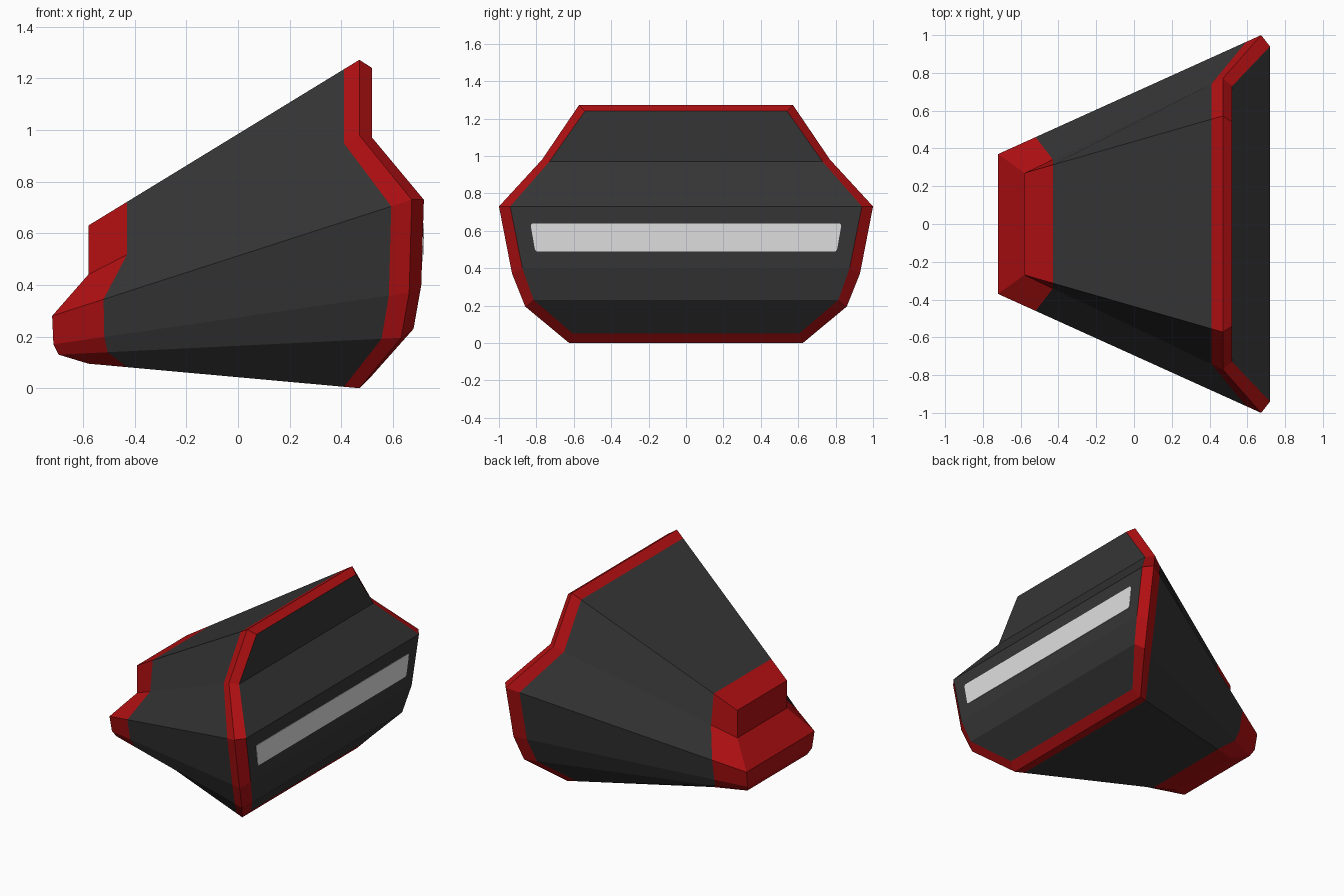
import bpy, bmesh
from mathutils import Vector

if "Cube" in bpy.data.objects:
    bpy.data.objects.remove(bpy.data.objects["Cube"])


def material(name, rgb):
    m = bpy.data.materials.new(name)
    m.diffuse_color = (*rgb, 1)
    m.use_nodes = True
    m.node_tree.nodes["Principled BSDF"].inputs["Base Color"].default_value = m.diffuse_color
    return m


charcoal = material("charcoal", (0.036, 0.036, 0.036))
red = material("red", (0.44, 0.005, 0.006))
pale = material("pale_grey", (0.75, 0.75, 0.75))


def make_object(name, bm, mats):
    bmesh.ops.recalc_face_normals(bm, faces=bm.faces)
    me = bpy.data.meshes.new(name)
    bm.to_mesh(me)
    bm.free()
    for m in mats:
        me.materials.append(m)
    ob = bpy.data.objects.new(name, me)
    bpy.context.collection.objects.link(ob)
    return ob


# Half outlines (x, y, z), top to bottom, of the small end, large end and inset large face
small = [(-.58, .27, .63), (-.58, .27, .44), (-.72, .37, .28),
         (-.715, .35, .17), (-.695, .325, .13), (-.58, .27, .095)]
large = [(.47, .572, 1.272), (.47, .77, .98), (.673, 1, .73),
         (.663, .93, .37), (.632, .86, .195), (.47, .625, 0)]
inset = [(.52, .54, 1.24), (.52, .73, .97), (.72, .94, .73),
         (.71, .875, .40), (.68, .815, .23), (.52, .605, .05)]


def mix(a, b, t):
    return [Vector(p).lerp(Vector(q), t) for p, q in zip(a, b)]


# Hull: mirrored rings lofted lengthwise, red bands at both ends
bm = bmesh.new()
rings = []
for half in (small, mix(small, large, .143), mix(small, large, .943), large, inset):
    right = [bm.verts.new(p) for p in half]
    left = [bm.verts.new((p[0], -p[1], p[2])) for p in half]
    rings.append(right + left[::-1])
for band, (a, b) in enumerate(zip(rings, rings[1:])):
    for i in range(12):
        j = (i + 1) % 12
        f = bm.faces.new((a[i], a[j], b[j], b[i]))
        f.material_index = 0 if band == 1 else 1

# End caps: full-width strips across each ring
for ring, mat in ((rings[0], 1), (rings[-1], 0)):
    for i in range(5):
        f = bm.faces.new((ring[i], ring[i + 1], ring[10 - i], ring[11 - i]))
        f.material_index = mat
make_object("hull", bm, [charcoal, red])

# Light bar: thin plate on the upper panel of the large end
bm = bmesh.new()
edge = [(.82, .64), (.828, .632), (.828, .615), (.808, .5), (.798, .49)]
outline = edge + [(-y, z) for y, z in reversed(edge)]
face = bm.faces.new([bm.verts.new((.721 - (.73 - z) * .03, y, z)) for y, z in outline])
out = bmesh.ops.extrude_face_region(bm, geom=[face])
bmesh.ops.translate(bm, vec=(.003, 0, 0),
                    verts=[v for v in out["geom"] if isinstance(v, bmesh.types.BMVert)])
make_object("light_bar", bm, [pale])
